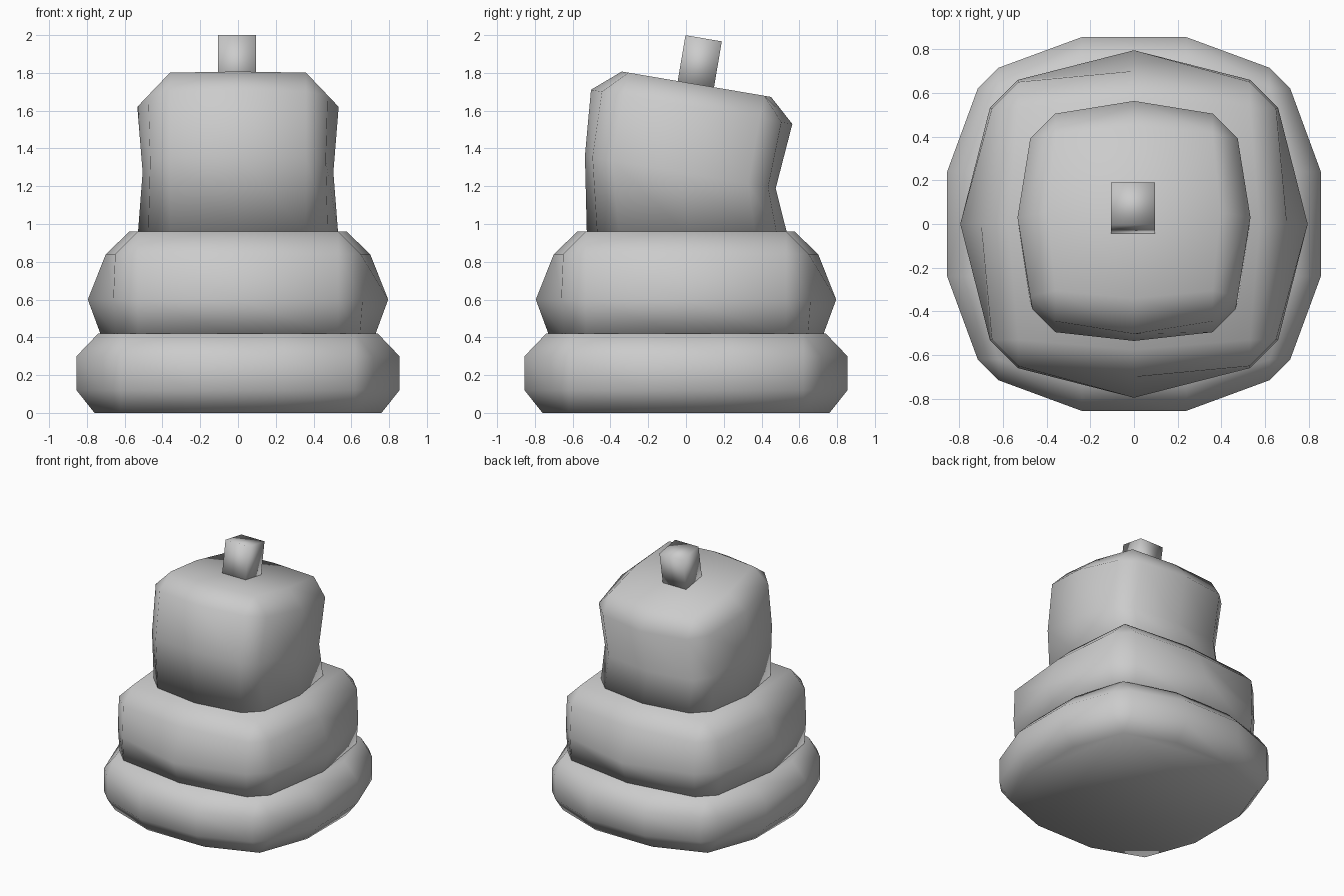
import bpy
import bmesh
from math import atan
from mathutils import Matrix, Vector

if "Cube" in bpy.data.objects:
    bpy.data.objects.remove(bpy.data.objects["Cube"], do_unlink=True)

grey = bpy.data.materials.new("plain grey")
grey.use_nodes = True
GREY = (0.6, 0.6, 0.6, 1)
grey.diffuse_color = GREY
grey.node_tree.nodes["Principled BSDF"].inputs["Base Color"].default_value = GREY


def finish(bm, name):
    bmesh.ops.remove_doubles(bm, verts=bm.verts, dist=0.001)
    bmesh.ops.dissolve_degenerate(bm, edges=bm.edges, dist=0.001)
    bmesh.ops.recalc_face_normals(bm, faces=bm.faces)
    mesh = bpy.data.meshes.new(name)
    bm.to_mesh(mesh)
    bm.free()
    mesh.materials.append(grey)
    mesh.shade_smooth()
    obj = bpy.data.objects.new(name, mesh)
    bpy.context.collection.objects.link(obj)
    return obj


def outline(mid, span, along, across):
    """Rounded square: bulged sides with corners cut from (along, across)."""
    side = [(-along, across)]
    side += [(-span, mid), (span, mid)] if span else [(0, mid)]
    side += [(along, across)]
    points = []
    for turn in range(4):
        spin = Matrix.Rotation(-turn * 1.5707963, 2)
        points += [spin @ Vector(p) for p in side]
    return points


def tier(name, rings, span):
    """Loft rings of (z, y shift, slope, mid, along, across)."""
    bm = bmesh.new()
    loops = []
    for z, shift, slope, mid, along, across in rings:
        loops.append([bm.verts.new((p.x, p.y + shift, z + slope * p.y))
                      for p in outline(mid, span, along, across)])
    for low, high in zip(loops, loops[1:]):
        for i in range(len(low)):
            j = (i + 1) % len(low)
            bm.faces.new((low[i], low[j], high[j], high[i]))
    bm.faces.new(loops[0])
    bm.faces.new(loops[-1])
    return finish(bm, name)


# Wide bottom tier
tier("bottom_tier", [
    (0.00, 0, 0, 0.76, 0.62, 0.62),
    (0.12, 0, 0, 0.855, 0.62, 0.715),
    (0.30, 0, 0, 0.855, 0.62, 0.715),
    (0.42, 0, 0, 0.74, 0.62, 0.62)], 0.24)

# Bulging middle tier
tier("middle_tier", [
    (0.41, 0, 0, 0.725, 0.53, 0.645),
    (0.60, 0, 0, 0.795, 0.53, 0.66),
    (0.84, 0, 0, 0.70, 0.53, 0.65),
    (0.96, 0, 0, 0.575, 0.53, 0.53)], 0)

# Leaning top tier
SLOPE = -0.17
tier("top_tier", [
    (0.95, 0.005, 0, 0.53, 0.36, 0.475),
    (1.275, -0.03, SLOPE, 0.505, 0.36, 0.465),
    (1.62, 0.03, SLOPE, 0.533, 0.36, 0.475),
    (1.74, 0.055, SLOPE, 0.395, 0.36, 0.36)], 0)

# Tilted square peg on top
bm = bmesh.new()
tilt = Matrix.Rotation(atan(SLOPE), 4, "X")
bmesh.ops.create_cube(bm, size=1, matrix=Matrix.Translation((-0.005, 0.07, 1.845))
                      @ tilt @ Matrix.Diagonal((0.2, 0.195, 0.28, 1)))
finish(bm, "top_peg")
